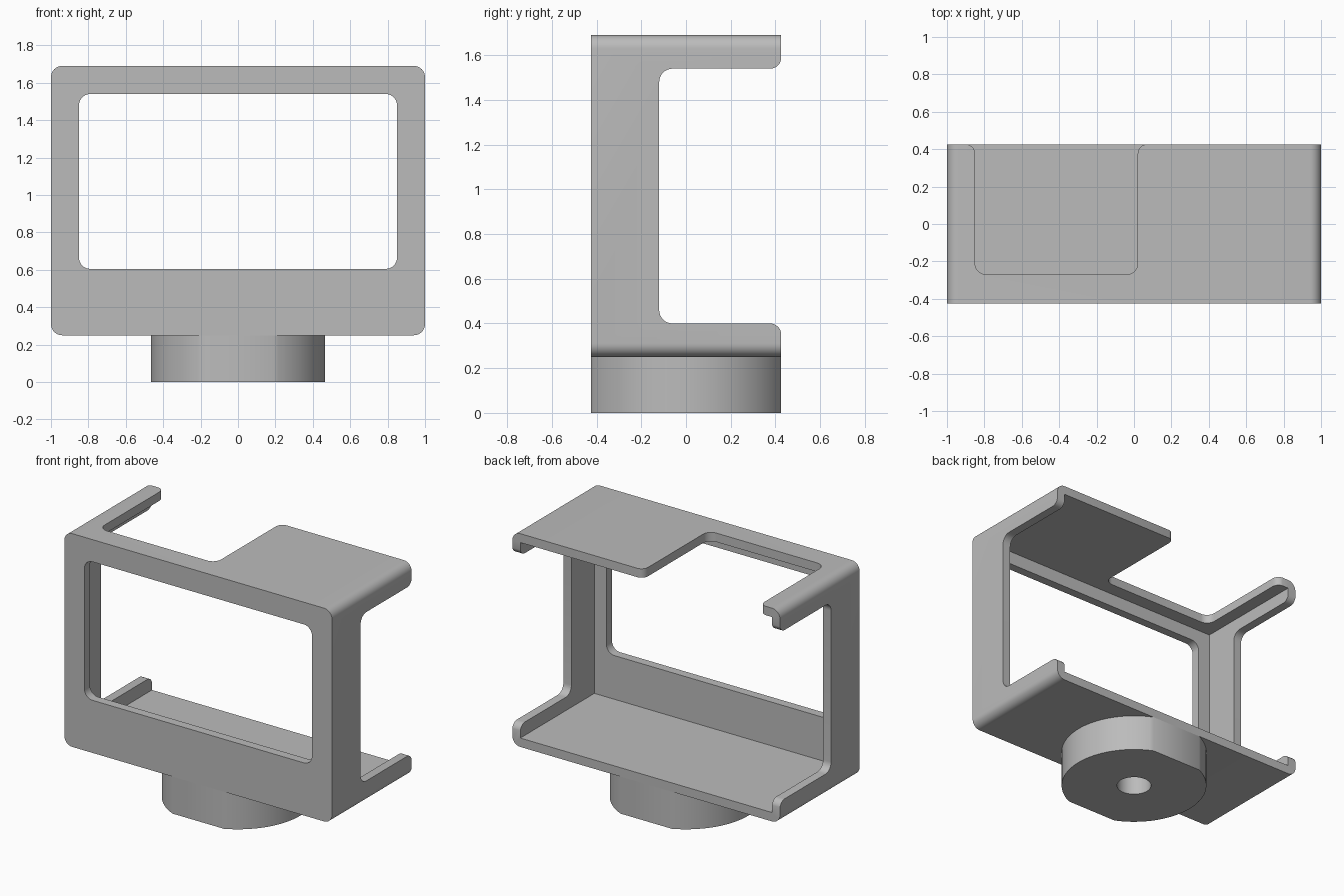
import bpy, bmesh
from math import asin, cos, sin, pi
from mathutils import Vector

scene = bpy.context.scene
cube = bpy.data.objects.get("Cube")
if cube:
    bpy.data.objects.remove(cube, do_unlink=True)

grey = bpy.data.materials.new("plain grey")
grey.use_nodes = True
COLOUR = (0.5, 0.5, 0.5, 1)
grey.diffuse_color = COLOUR
grey.node_tree.nodes["Principled BSDF"].inputs["Base Color"].default_value = COLOUR


def rounded(corners, steps=8):
    """Outline from (u, v, radius) right-angled corners."""
    out = []
    for i, (u, v, r) in enumerate(corners):
        p = Vector((u, v))
        if not r:
            out.append(p)
            continue
        a = (Vector(corners[i - 1][:2]) - p).normalized() * r
        b = (Vector(corners[(i + 1) % len(corners)][:2]) - p).normalized() * r
        for k in range(steps + 1):
            t = pi / 2 * k / steps
            out.append(p + a * (1 - sin(t)) + b * (1 - cos(t)))
    return out


def rect(u0, u1, v0, v1, r=0):
    return rounded([(u0, v0, r), (u1, v0, r), (u1, v1, r), (u0, v1, r)])


def prism(name, outline, axis, lo, hi):
    """Extrude an outline along one axis; u and v fill the other two in order."""
    def place(p, w):
        c = [p[0], p[1]]
        c.insert("xyz".index(axis), w)
        return c
    bm = bmesh.new()
    face = bm.faces.new([bm.verts.new(place(p, lo)) for p in outline])
    ext = bmesh.ops.extrude_face_region(bm, geom=[face])["geom"]
    shift = place((0, 0), hi - lo)
    bmesh.ops.translate(bm, vec=shift, verts=[g for g in ext if isinstance(g, bmesh.types.BMVert)])
    bmesh.ops.recalc_face_normals(bm, faces=bm.faces)
    mesh = bpy.data.meshes.new(name)
    bm.to_mesh(mesh)
    bm.free()
    mesh.materials.append(grey)
    ob = bpy.data.objects.new(name, mesh)
    scene.collection.objects.link(ob)
    return ob


def select(ob):
    bpy.ops.object.select_all(action="DESELECT")
    ob.select_set(True)
    bpy.context.view_layer.objects.active = ob


def cut(ob, cutter):
    cutter.hide_render = True
    mod = ob.modifiers.new("cut", "BOOLEAN")
    mod.operation, mod.solver, mod.object = "DIFFERENCE", "EXACT", cutter
    select(ob)
    bpy.ops.object.modifier_apply(modifier=mod.name)
    bpy.data.objects.remove(cutter, do_unlink=True)


BACK, WALL, R = 0.425, 0.06, 0.06
LOW, HIGH = 0.25, 1.69
TIP = 0.05
EDGE = BACK + 0.001

# Case frame: rounded box hollowed from the back
frame = prism("case_frame", rect(-1, 1, LOW, HIGH, R), "y", -BACK, BACK)
cut(frame, prism("cavity_cutter", rect(-1 + WALL, 1 - WALL, LOW + WALL, HIGH - WALL),
                 "y", -BACK + WALL, 1))

# Front window
cut(frame, prism("window_cutter", rect(-0.85, 0.85, 0.605, 1.54, R), "y", -1, 0))

# Side openings, leaving rounded lips top and bottom
z0, z1 = 0.40, 1.54
cut(frame, prism("side_cutter", rounded([
    (-0.12, z0, R), (EDGE, z0, TIP), (EDGE, z0 - TIP, 0), (1, z0 - TIP, 0),
    (1, z1 + TIP, 0), (EDGE, z1 + TIP, 0), (EDGE, z1, TIP), (-0.12, z1, R)]), "x", -2, 2))

# Notch in the top plate
x0, x1 = -0.85, 0.02
cut(frame, prism("top_cutter", rounded([
    (x0, -0.27, R), (x1, -0.27, R), (x1, EDGE, TIP), (x1 + TIP, EDGE, 0),
    (x1 + TIP, 1, 0), (x0 - TIP, 1, 0), (x0 - TIP, EDGE, 0), (x0, EDGE, TIP)]),
    "z", 1.5, 2))

# Round mount with flats front and back, and a blind socket
rad = 0.466
a = asin(BACK / rad)
arc = [a * (k / 20 - 1) for k in range(41)]
mount = prism("round_mount", [(rad * cos(t), rad * sin(t)) for t in arc + [t + pi for t in arc]],
              "z", 0, LOW)
cut(mount, prism("socket_cutter", [(0.11 * cos(k * pi / 24), 0.11 * sin(k * pi / 24))
                                   for k in range(48)], "z", -0.1, LOW - 0.01))

for ob in (frame, mount):
    select(ob)
    bpy.ops.object.shade_smooth_by_angle(angle=pi / 6)
